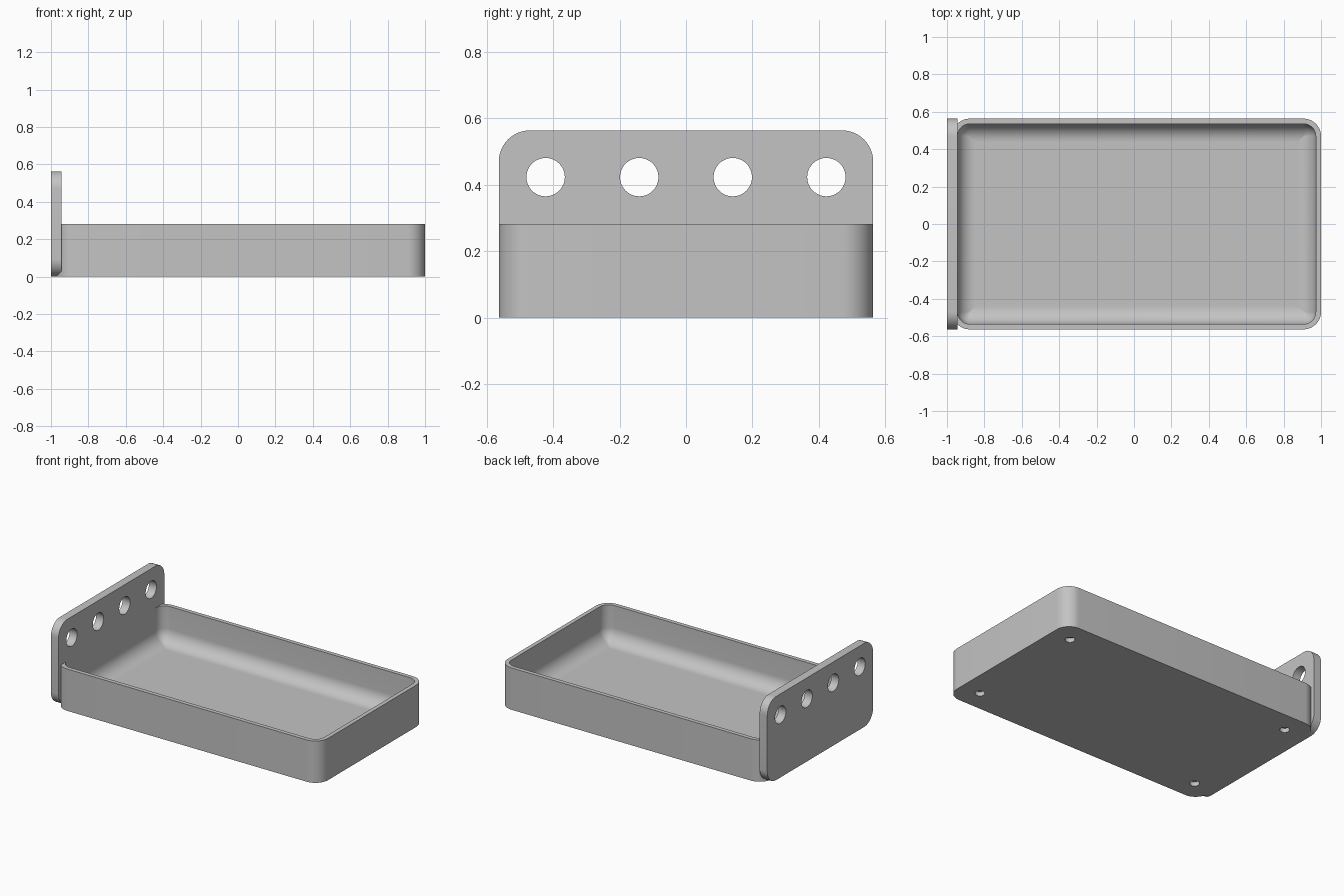
import bpy, bmesh
from math import sin, cos, pi
from mathutils import Vector

cube = bpy.data.objects.get("Cube")
if cube:
    bpy.data.objects.remove(cube, do_unlink=True)

U = 2 / 213          # design unit: overall length is 213 units
STEPS = 12

grey = bpy.data.materials.new("plain grey")
grey.use_nodes = True
colour = (0.55, 0.55, 0.55, 1)
grey.diffuse_color = colour
grey.node_tree.nodes["Principled BSDF"].inputs["Base Color"].default_value = colour


def rounded_rect(half_a, half_b, radius):
    """Outline of a rounded rectangle, counter-clockwise."""
    points = []
    for corner, (sa, sb) in enumerate(((1, 1), (-1, 1), (-1, -1), (1, -1))):
        for i in range(STEPS + 1):
            t = (corner + i / STEPS) * pi / 2
            points.append((sa * (half_a - radius) + radius * cos(t),
                           sb * (half_b - radius) + radius * sin(t)))
    return points


def loft(name, rings):
    """Closed solid skinned through a list of matching rings."""
    bm = bmesh.new()
    loops = [[bm.verts.new(Vector(p) * U) for p in ring] for ring in rings]
    count = len(loops[0])
    for low, high in zip(loops, loops[1:]):
        for i in range(count):
            j = (i + 1) % count
            bm.faces.new((low[i], low[j], high[j], high[i]))
    bm.faces.new(loops[0][::-1])
    bm.faces.new(loops[-1])
    bmesh.ops.recalc_face_normals(bm, faces=bm.faces)
    mesh = bpy.data.meshes.new(name)
    bm.to_mesh(mesh)
    bm.free()
    obj = bpy.data.objects.new(name, mesh)
    bpy.context.collection.objects.link(obj)
    mesh.materials.append(grey)
    return obj


def drill(obj, centre, radius, depth, rotation=(0, 0, 0)):
    """Cut one round hole through or into a part."""
    bpy.ops.mesh.primitive_cylinder_add(vertices=48, radius=radius * U, depth=depth * U,
                                        location=Vector(centre) * U, rotation=rotation)
    cutter = bpy.context.object
    cutter.hide_render = True
    cutter.data.materials.append(grey)
    mod = obj.modifiers.new("hole", 'BOOLEAN')
    mod.operation = 'DIFFERENCE'
    mod.solver = 'EXACT'
    mod.object = cutter
    bpy.context.view_layer.objects.active = obj
    bpy.ops.object.modifier_apply(modifier=mod.name)
    bpy.data.objects.remove(cutter, do_unlink=True)


def smooth(obj):
    bpy.ops.object.select_all(action='DESELECT')
    obj.select_set(True)
    bpy.context.view_layer.objects.active = obj
    bpy.ops.object.shade_smooth_by_angle(angle=pi / 6)


# Tray: rounded walls, hollow with a filleted floor
TRAY_X = 1.5
HEIGHT, WALL, FLOOR, FILLET = 30, 3, 4, 10


def tray_ring(inset, z):
    radius = max(10 - inset, 0.4)
    return [(a + TRAY_X, b, z) for a, b in rounded_rect(105 - inset, 60 - inset, radius)]


rings = [tray_ring(0, 0), tray_ring(0, HEIGHT), tray_ring(WALL, HEIGHT)]
for i in range(STEPS + 1):
    t = i / STEPS * pi / 2
    rings.append(tray_ring(WALL + FILLET * (1 - cos(t)), FLOOR + FILLET * (1 - sin(t))))
rings.append(tray_ring(WALL + FILLET + 0.5, FLOOR))
tray = loft("tray", rings)

# Blind holes under the four corners
for sx in (-1, 1):
    for sy in (-1, 1):
        drill(tray, (TRAY_X + sx * 90, sy * 45, 0), 3.2, 6)
smooth(tray)

# Upright end plate with a row of four holes
plate = loft("end_plate", [[(x, a, b + 30) for a, b in rounded_rect(60, 30, 10)]
                           for x in (-106.5, -100.5)])
for y in (-45, -15, 15, 45):
    drill(plate, (-103.5, y, 45), 6.15, 20, (0, pi / 2, 0))
smooth(plate)
